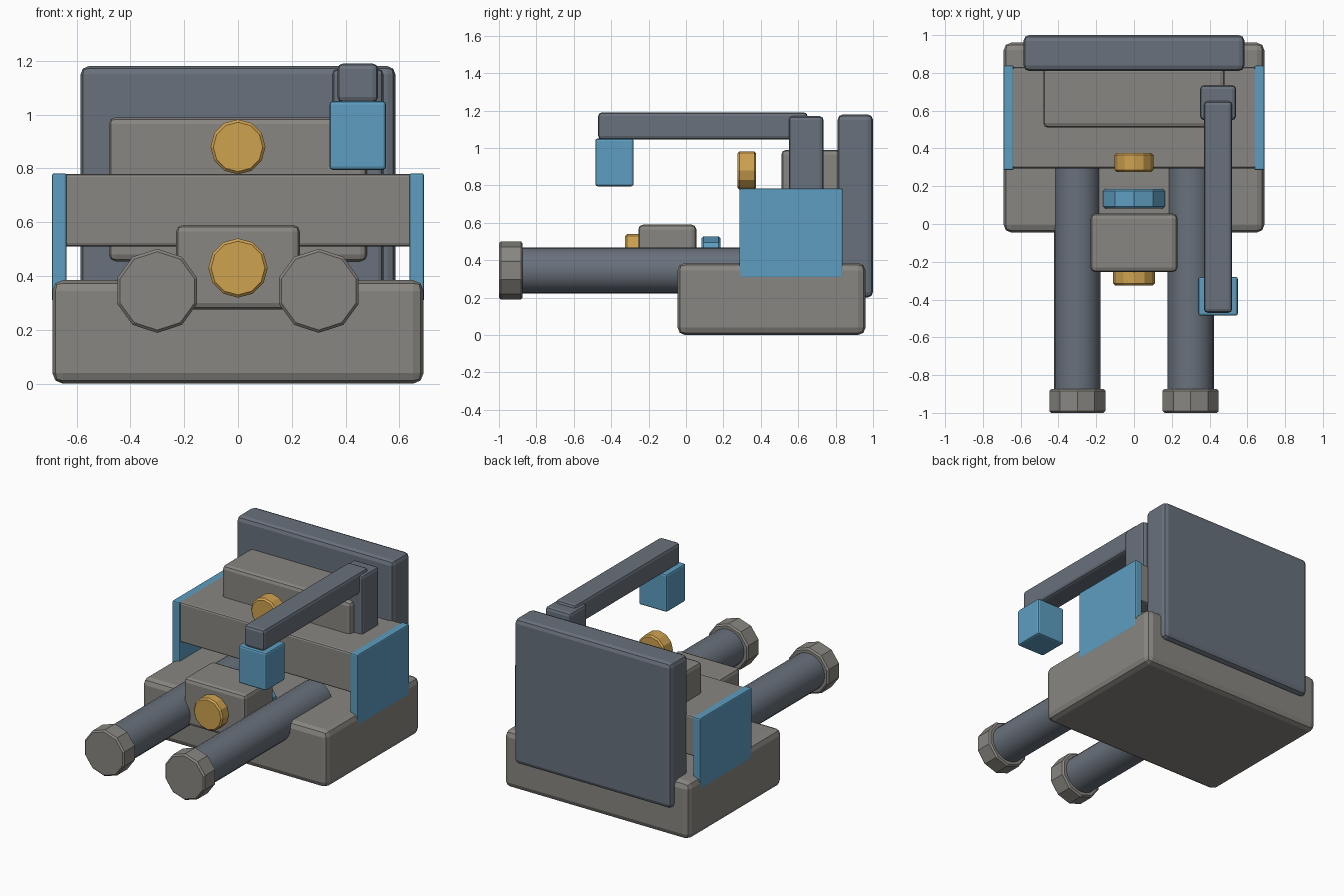
import bpy
import math

if "Cube" in bpy.data.objects:
    bpy.data.objects.remove(bpy.data.objects["Cube"])


def material(name, rgb):
    mat = bpy.data.materials.new(name)
    mat.use_nodes = True
    colour = (*rgb, 1)
    mat.diffuse_color = colour
    mat.node_tree.nodes["Principled BSDF"].inputs["Base Color"].default_value = colour
    return mat


stone = material("warm grey", (0.25, 0.24, 0.22))
slate = material("slate grey", (0.14, 0.165, 0.2))
blue = material("blue", (0.11, 0.34, 0.53))
gold = material("gold", (0.62, 0.36, 0.08))


def finish(obj, name, mat, bevel, segments):
    obj.name = name
    obj.data.materials.append(mat)
    if bevel:
        mod = obj.modifiers.new("Bevel", "BEVEL")
        mod.width = bevel
        mod.segments = segments
        mod.limit_method = "ANGLE"
        mod.angle_limit = math.radians(50)
    return obj


def box(name, mat, x, y, z, bevel=0.02):
    """Box given by its lower and upper limit on each axis."""
    spans = (x, y, z)
    bpy.ops.mesh.primitive_cube_add(size=1, location=[(a + b) / 2 for a, b in spans])
    obj = bpy.context.object
    obj.scale = [b - a for a, b in spans]
    bpy.ops.object.transform_apply(location=False, rotation=False, scale=True)
    return finish(obj, name, mat, bevel, 2)


def drum(name, mat, x, z, radius, y, sides, bevel=0.01):
    """Prism lying along y with a corner pointing up."""
    bpy.ops.mesh.primitive_cylinder_add(
        vertices=sides, radius=radius, depth=y[1] - y[0],
        location=(x, (y[0] + y[1]) / 2, z), rotation=(-math.pi / 2, 0, 0))
    obj = bpy.context.object
    # The first corner lies on local y, which points down after the turn
    bpy.ops.object.transform_apply(location=False, rotation=True, scale=False)
    return finish(obj, name, mat, bevel, 1)


# Hull
box("base", stone, (-0.69, 0.69), (-0.045, 0.96), (0, 0.385), 0.04)
box("middle_deck", stone, (-0.688, 0.688), (0.295, 0.83), (0.51, 0.78), 0.012)
box("upper_block", stone, (-0.48, 0.48), (0.51, 0.83), (0.455, 0.99), 0.025)
box("back_panel", slate, (-0.585, 0.585), (0.81, 1.0), (0.2, 1.18), 0.03)

# Overhead arm
box("arm_post", slate, (0.35, 0.54), (0.55, 0.735), (0.3, 1.17))
box("arm_beam", slate, (0.37, 0.52), (-0.47, 0.65), (1.045, 1.19))
box("arm_head", blue, (0.34, 0.55), (-0.485, -0.28), (0.795, 1.05), 0.012)

# Front housing and round fittings
box("front_housing", stone, (-0.23, 0.23), (-0.255, 0.055), (0.275, 0.59), 0.025)
drum("front_dial", gold, 0, 0.43, 0.11, (-0.325, -0.2), 12)
drum("upper_dial", gold, 0, 0.88, 0.102, (0.275, 0.375), 12)
drum("blue_collar", blue, 0, 0.355, 0.172, (0.083, 0.185), 10)

# Paired side plates, barrels and end caps
for side, word in ((1, "left"), (-1, "right")):
    box(word + "_side_plate", blue, sorted((side * 0.637, side * 0.691)),
        (0.285, 0.838), (0.305, 0.782), 0.008)
    barrel = drum(word + "_barrel", slate, side * 0.3, 0.345, 0.123, (-0.9, 0.4), 20, 0)
    bpy.ops.object.shade_smooth_by_angle(angle=math.radians(40))
    drum(word + "_barrel_cap", stone, side * 0.3, 0.345, 0.156, (-1.0, -0.873), 10)
